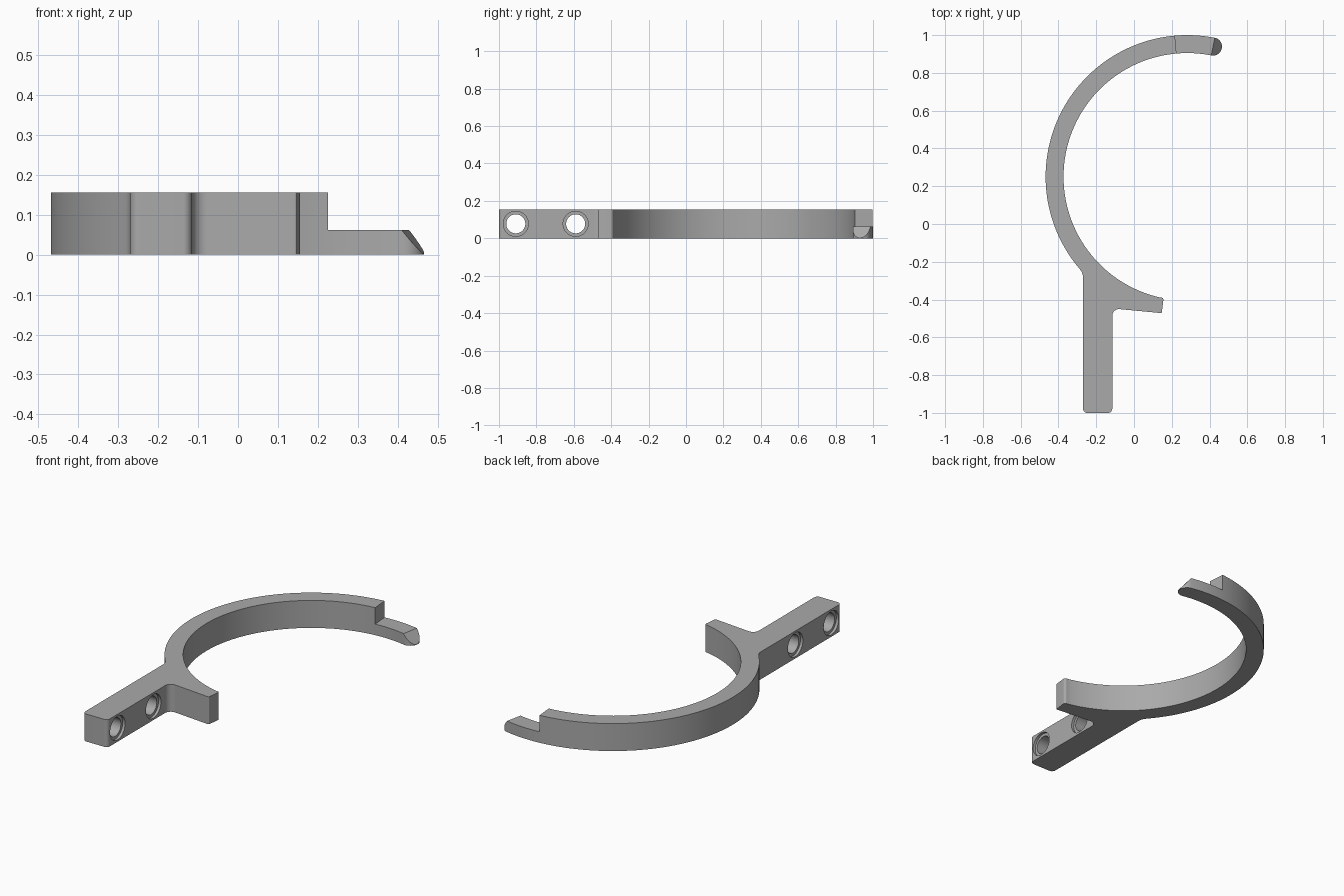
import bpy, bmesh, math
from mathutils import Vector, Matrix

old = bpy.data.objects.get("Cube")
if old:
    bpy.data.objects.remove(old, do_unlink=True)

grey = bpy.data.materials.new("plain grey")
grey.use_nodes = True
colour = (0.4, 0.4, 0.4, 1)
grey.diffuse_color = colour
grey.node_tree.nodes["Principled BSDF"].inputs["Base Color"].default_value = colour

HEIGHT, LEDGE = 0.155, 0.062
CENTRE, OUTER, INNER = Vector((0.282, 0.25)), 0.75, 0.655
MID, HALF = (OUTER + INNER) / 2, (OUTER - INNER) / 2
TIP, STEP = 78.8, 95


def polar(centre, radius, degrees):
    a = math.radians(degrees)
    return centre + radius * Vector((math.cos(a), math.sin(a)))


def arc(centre, radius, start, end, count):
    return [polar(centre, radius, start + (end - start) * i / count) for i in range(count + 1)]


def fillet(before, corner, after, radius, count=8):
    """Round a corner of the outline with a tangent arc."""
    u, v = (before - corner).normalized(), (after - corner).normalized()
    half = u.angle(v) / 2
    start, end = corner + u * radius / math.tan(half), corner + v * radius / math.tan(half)
    hub = corner + (u + v).normalized() * radius / math.sin(half)
    return [hub + (start - hub).lerp(end - hub, i / count).normalized() * radius
            for i in range(count + 1)]


def prism(name, base, offset):
    bm = bmesh.new()
    face = bm.faces.new([bm.verts.new(p) for p in base])
    made = bmesh.ops.extrude_face_region(bm, geom=[face])["geom"]
    bmesh.ops.translate(bm, vec=offset, verts=[g for g in made if isinstance(g, bmesh.types.BMVert)])
    bmesh.ops.recalc_face_normals(bm, faces=bm.faces)
    return finish(name, bm)


def rod(name, x, y, radius, length):
    bm = bmesh.new()
    place = Matrix.Translation((x, y, HEIGHT / 2)) @ Matrix.Rotation(math.pi / 2, 4, "Y")
    bmesh.ops.create_cone(bm, cap_ends=True, segments=48, radius1=radius, radius2=radius,
                          depth=length, matrix=place)
    return finish(name, bm)


def finish(name, bm):
    mesh = bpy.data.meshes.new(name)
    bm.to_mesh(mesh)
    bm.free()
    mesh.materials.append(grey)
    obj = bpy.data.objects.new(name, mesh)
    bpy.context.collection.objects.link(obj)
    return obj


def cut(target, cutter):
    cutter.hide_render = True
    mod = target.modifiers.new("cut", "BOOLEAN")
    mod.operation, mod.solver, mod.object = "DIFFERENCE", "EXACT", cutter
    bpy.context.view_layer.objects.active = target
    bpy.ops.object.modifier_apply(modifier=mod.name)
    bpy.data.objects.remove(cutter, do_unlink=True)


# Outline: outer hook, handle, short prong, inner hook, rounded tip
LEFT, RIGHT = -0.27, -0.115
outer_arc = arc(CENTRE, OUTER, TIP, 220, 72)
inner_arc = arc(CENTRE, INNER, 257, TIP, 88)
corners = [((LEFT, -0.262), 0.06), ((LEFT, -1), 0.022), ((RIGHT, -1), 0.022),
           ((RIGHT, -0.447), 0.035), ((0.147, -0.472), 0.006), ((0.157, -0.39), 0.012)]
path = [outer_arc[-1]] + [Vector(c) for c, r in corners] + [inner_arc[0]]
outline = list(outer_arc)
for i, (c, radius) in enumerate(corners):
    outline += fillet(path[i], path[i + 1], path[i + 2], radius)
tip_centre = polar(CENTRE, MID, TIP)
outline += inner_arc + arc(tip_centre, HALF, TIP + 180, TIP + 360, 24)[1:-1]
hook = prism("hook_with_handle", [p.to_3d() for p in outline], (0, 0, HEIGHT))

# Lowered ledge near the tip
step = [polar(CENTRE, r, a) for a, r in ((STEP, 0.6), (STEP, 0.9), (60, 0.9), (60, 0.6))]
cut(hook, prism("ledge_cutter", [Vector((p.x, p.y, LEDGE)) for p in step], (0, 0, 0.3)))

# Sloped end of the tip
radial = polar(Vector((0, 0)), 1, TIP).to_3d()
along = Vector((radial.y, -radial.x, 0))
slope = [(-0.016, 0.082), (0.07, -0.026), (0.12, 0.082)]
wedge = [tip_centre.to_3d() + along * s + Vector((0, 0, z)) - radial * 0.1 for s, z in slope]
cut(hook, prism("slope_cutter", wedge, radial * 0.2))

# Screw holes through the handle, recessed on both sides
for y in (-0.91, -0.59):
    cut(hook, rod("hole_cutter", (LEFT + RIGHT) / 2, y, 0.051, 0.4))
    for x in (LEFT, RIGHT):
        cut(hook, rod("recess_cutter", x, y, 0.067, 0.03))

bpy.ops.object.select_all(action="DESELECT")
hook.select_set(True)
bpy.context.view_layer.objects.active = hook
bpy.ops.object.shade_smooth_by_angle(angle=math.radians(25))
